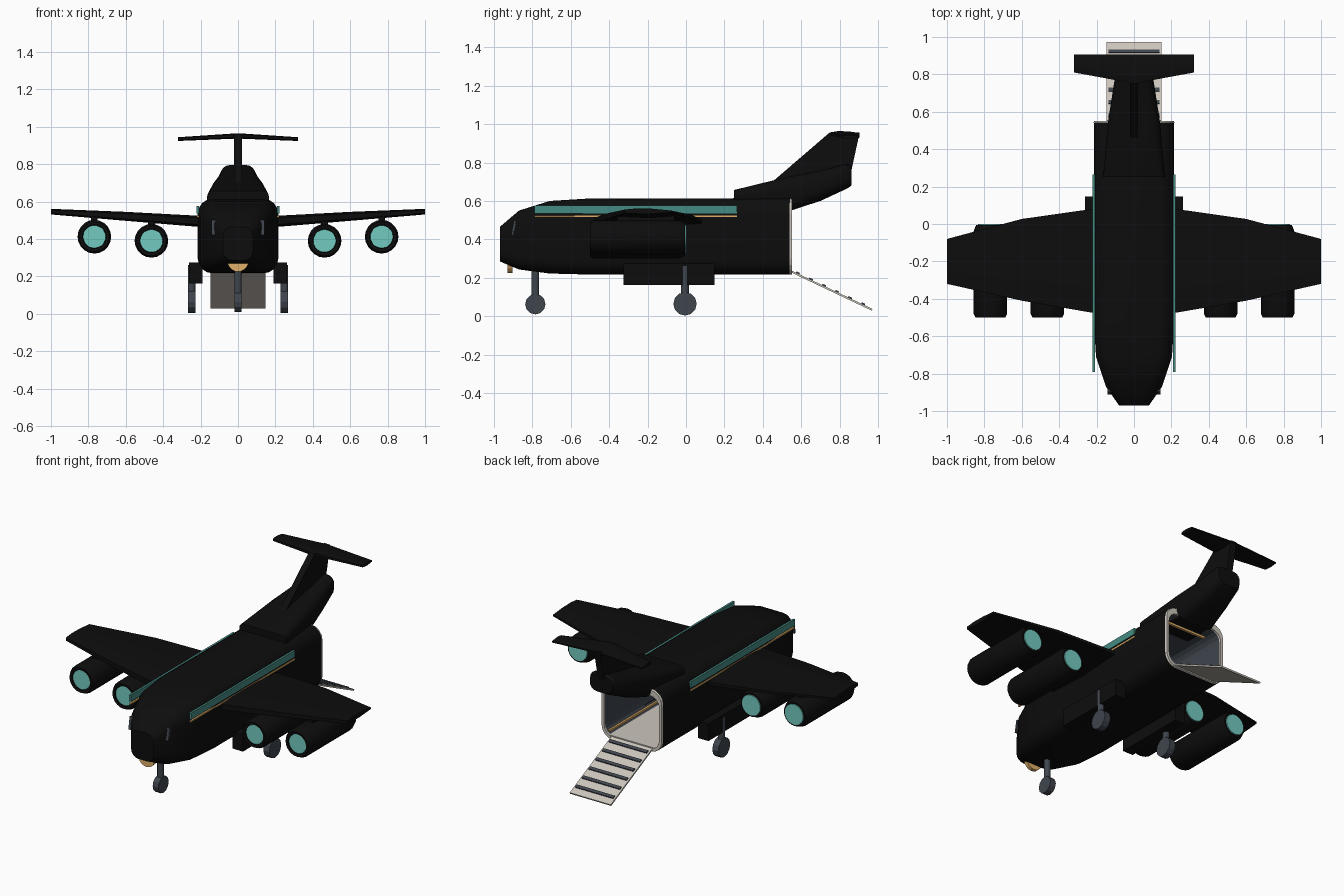
import bpy, bmesh, math
from mathutils import Vector

if "Cube" in bpy.data.objects:
    bpy.data.objects.remove(bpy.data.objects["Cube"])


def mat(name, r, g, b):
    m = bpy.data.materials.new(name)
    m.diffuse_color = (r, g, b, 1)
    m.use_nodes = True
    m.node_tree.nodes["Principled BSDF"].inputs["Base Color"].default_value = m.diffuse_color
    return m


BLACK = mat("black_paint", .004, .004, .004)
TEAL = mat("teal", .17, .60, .53)
STRIPE = mat("stripe_teal", .06, .26, .23)
GOLD = mat("gold", .75, .43, .14)
STEEL = mat("steel", .05, .06, .075)
PALE = mat("pale_metal", .60, .56, .50)


def finish(bm, name, m, smooth=0):
    bmesh.ops.recalc_face_normals(bm, faces=bm.faces)
    me = bpy.data.meshes.new(name)
    bm.to_mesh(me)
    bm.free()
    me.materials.append(m)
    ob = bpy.data.objects.new(name, me)
    bpy.context.collection.objects.link(ob)
    if smooth:
        bpy.ops.object.select_all(action='DESELECT')
        ob.select_set(True)
        bpy.context.view_layer.objects.active = ob
        bpy.ops.object.shade_smooth_by_angle(angle=math.radians(smooth))
    return ob


def loft(name, rings, m, caps=(True, True), closed=False, smooth=0):
    bm = bmesh.new()
    vs = [[bm.verts.new(p) for p in r] for r in rings]
    n = len(vs[0])
    pairs = list(zip(vs, vs[1:])) + ([(vs[-1], vs[0])] if closed else [])
    for a, b in pairs:
        for i in range(n):
            j = (i + 1) % n
            bm.faces.new((a[i], a[j], b[j], b[i]))
    if not closed:
        if caps[0]:
            bm.faces.new(vs[0])
        if caps[1]:
            bm.faces.new(vs[-1])
    return finish(bm, name, m, smooth)


def rrect(y, hw, z0, z1, r, seg=4):
    """Rounded rectangle ring in the xz plane."""
    out = []
    for k, (cx, cz) in enumerate(((hw - r, z1 - r), (r - hw, z1 - r), (r - hw, z0 + r), (hw - r, z0 + r))):
        for i in range(seg + 1):
            a = math.pi / 2 * (k + i / seg)
            out.append(Vector((cx + r * math.cos(a), y, cz + r * math.sin(a))))
    return out


def circle(x, y, z, r, n=20):
    return [Vector((x + r * math.cos(2 * math.pi * i / n), y, z + r * math.sin(2 * math.pi * i / n))) for i in range(n)]


def box(name, lo, hi, m, tilt=0, bevel=0):
    lo, hi = Vector(lo), Vector(hi)
    c = (lo + hi) / 2
    bm = bmesh.new()
    bmesh.ops.create_cube(bm, size=1)
    for v in bm.verts:
        v.co = Vector(a * b for a, b in zip(v.co, hi - lo))
    if bevel:
        bmesh.ops.bevel(bm, geom=bm.edges[:], offset=bevel, segments=1, affect='EDGES')
    ob = finish(bm, name, m)
    ob.location = c
    ob.rotation_euler.x = tilt
    return ob


def cyl(name, c, r, depth, axis, m, n=12):
    bm = bmesh.new()
    bmesh.ops.create_cone(bm, cap_ends=True, segments=n, radius1=r, radius2=r, depth=depth)
    ob = finish(bm, name, m)
    ob.location = c
    ob.rotation_euler = {'x': (0, math.pi / 2, 0), 'y': (math.pi / 2, 0, 0), 'z': (0, 0, 0)}[axis]
    return ob


# fuselage shell, open at the rear
loft("fuselage", [rrect(*s) for s in (
    (-.97, .08, .285, .465, .05), (-.87, .15, .243, .55, .07), (-.71, .203, .222, .60, .08),
    (-.52, .215, .217, .612, .08), (.542, .215, .217, .615, .08))], BLACK, (True, False), smooth=30)
loft("cargo_bay_lining", [rrect(.542, .198, .234, .575, .065), rrect(-.5, .198, .234, .575, .065)],
     STEEL, (False, True))
loft("cargo_door_frame", [rrect(.54, .216, .216, .614, .08), rrect(.552, .214, .218, .612, .08),
                          rrect(.552, .196, .236, .575, .065), rrect(.54, .196, .236, .575, .065)],
     PALE, closed=True)
box("cargo_floor", (-.165, -.49, .234), (.165, .548, .243), PALE)
box("cargo_light_bar", (-.14, .46, .548), (.14, .475, .562), GOLD)

# cockpit glass strip and chin sensor
box("cockpit_windows", (-.142, -.904, .42), (.142, -.892, .50), STEEL, -.18)
cyl("chin_sensor", (0, -.917, .282), .057, .024, 'y', GOLD, 20)

# tail boom, fin and tailplane
loft("tail_boom", [rrect(*s) for s in (
    (.25, .165, .58, .657, .03), (.54, .14, .565, .728, .06), (.552, .138, .552, .73, .06),
    (.70, .115, .60, .76, .06), (.84, .093, .665, .795, .05), (.862, .08, .68, .785, .045))], BLACK, smooth=30)
fin = ((.45, .70), (.75, .958), (.905, .958), (.86, .75), (.70, .70))
loft("tail_fin", [[Vector((x, y, z)) for y, z in fin] for x in (-.021, .021)], BLACK)


def wing_ring(x, y0, y1, zc, t):
    prof = ((0, -.3), (0, .3), (.25, .5), (.6, .45), (1, .15), (1, -.2), (.5, -.5))
    return [Vector((x, y0 + (y1 - y0) * u, zc + t * v)) for u, v in prof]


loft("tailplane", [wing_ring(-.32, .81, .905, .934, .02), wing_ring(-.02, .755, .905, .95, .028),
                   wing_ring(.02, .755, .905, .95, .028), wing_ring(.32, .81, .905, .934, .02)], BLACK)

# ramp with treads
y0, z0, y1, z1 = .55, .232, .97, .033
ang = math.atan2(z1 - z0, y1 - y0)
half = math.hypot(y1 - y0, z1 - z0) / 2
cy, cz = (y0 + y1) / 2, (z0 + z1) / 2
box("loading_ramp", (-.146, cy - half, cz - .005), (.146, cy + half, cz + .005), PALE, ang)
for i in range(6):
    y = .583 + i * .068
    z = z0 + (y - y0) * math.tan(ang) + .008
    box(f"ramp_tread_{i}", (-.135, y - .01, z - .005), (.135, y + .01, z + .005), STEEL, ang)

# nose gear
cyl("nose_gear_strut", (0, -.785, .155), .02, .19, 'z', STEEL)
cyl("nose_wheel", (0, -.785, .062), .053, .04, 'x', STEEL)

# mirrored parts
for s, side in ((-1, "left"), (1, "right")):
    def sbox(name, x0, x1, ya, yb, za, zb, m, bevel=0):
        a, b = sorted((s * x0, s * x1))
        return box(f"{side}_{name}", (a, ya, za), (b, yb, zb), m, 0, bevel)

    loft(side + "_wing", [wing_ring(s * .19, -.48, .085, .493, .06), wing_ring(s * .60, -.41, .027, .521, .048),
                          wing_ring(s * 1.0, -.32, -.08, .546, .03)], BLACK)
    sbox("side_stripe", .208, .221, -.79, .265, .535, .577, STRIPE)
    sbox("gold_pinstripe", .208, .219, -.79, .265, .516, .525, GOLD)
    sbox("cargo_rail", .172, .184, -.45, .53, .25, .262, GOLD)
    sbox("gear_sponson", .19, .263, -.325, .148, .163, .273, BLACK)
    cyl(side + "_main_strut", (s * .248, -.005, .16), .02, .20, 'z', STEEL)
    cyl(side + "_main_wheel", (s * .247, -.005, .064), .061, .042, 'x', STEEL)
    # engines: nacelle with recessed intake, fan discs and pylon
    for x, z, pos in ((.463, .39, "inner"), (.768, .412, "outer")):
        tag = f"{side}_{pos}_"
        X = s * x
        loft(tag + "nacelle", [circle(X, y, z, r) for y, r in (
            (-.47, .06), (-.497, .064), (-.5, .08), (-.48, .09), (-.04, .09), (-.005, .076))],
            BLACK, smooth=30)
        cyl(tag + "intake_fan", (X, -.48, z), .061, .024, 'y', TEAL, 20)
        cyl(tag + "exhaust_disc", (X, -.006, z), .065, .014, 'y', TEAL, 20)
        sbox(pos + "_pylon", x - .018, x + .018, -.36, -.06, z + .06, z + .125, BLACK)
